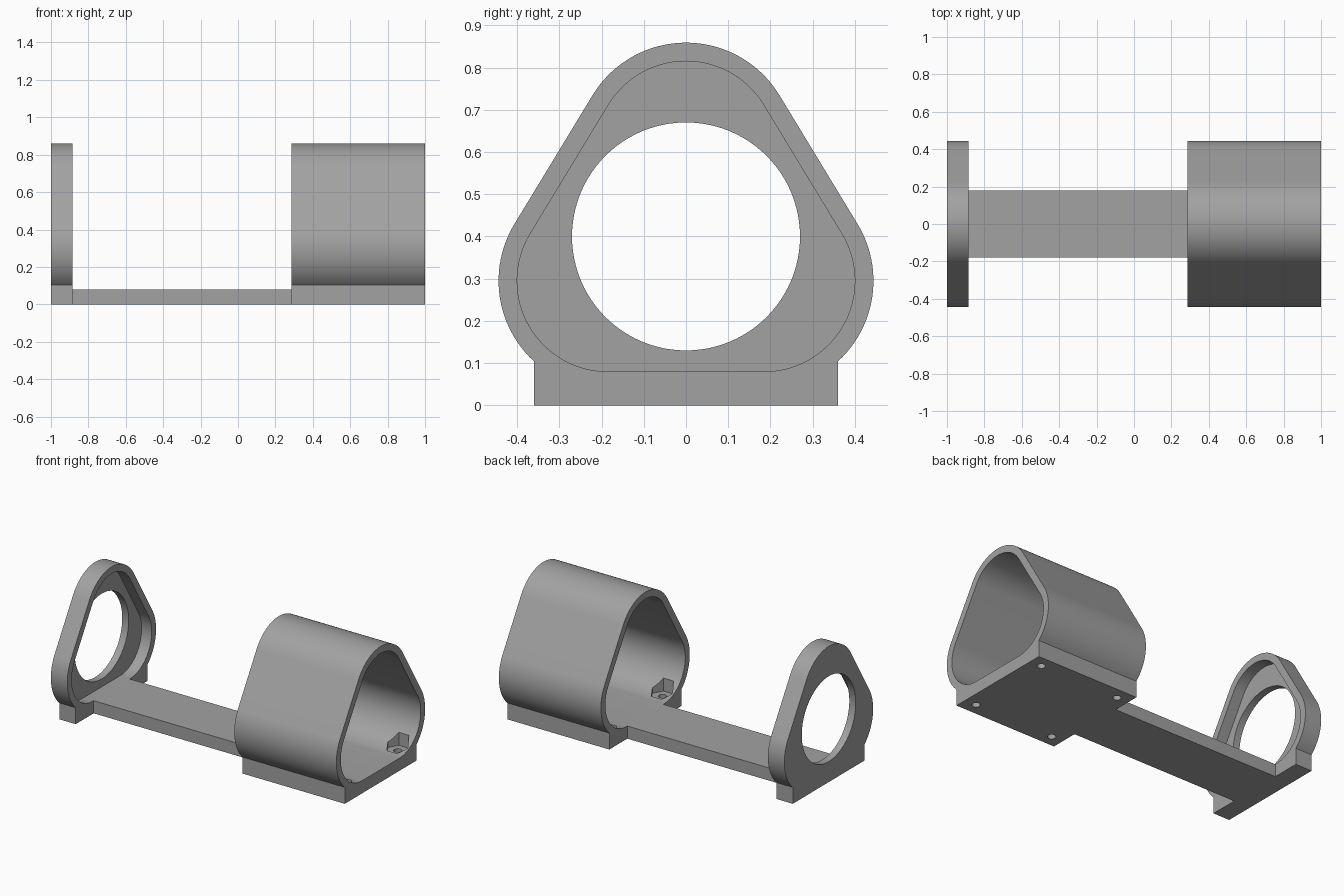
import bpy, bmesh, math
from mathutils import Vector

if "Cube" in bpy.data.objects:
    bpy.data.objects.remove(bpy.data.objects["Cube"])

grey = bpy.data.materials.new("grey plastic")
grey.diffuse_color = (0.36, 0.36, 0.36, 1)
grey.use_nodes = True
grey.node_tree.nodes["Principled BSDF"].inputs["Base Color"].default_value = grey.diffuse_color

# Rounded triangle: one circle at each corner
CY, CZ, TOP = 0.185, 0.295, 0.60
R_IN, R_OUT = 0.215, 0.259
BASE = 0.36
TILT = math.atan2(CY, TOP - CZ)      # angle of the side wall's normal


def arc(cy, cz, r, a0, a1, n=24):
    return [(cy + r * math.cos(a0 + (a1 - a0) * i / n),
             cz + r * math.sin(a0 + (a1 - a0) * i / n)) for i in range(n + 1)]


def mirrored(half):
    return half + [(-y, z) for y, z in reversed(half) if y > 1e-5]


def inner_profile():
    return mirrored(arc(CY, CZ, R_IN, -math.pi / 2, TILT)
                    + arc(0, TOP, R_IN, TILT, math.pi / 2))


def outer_profile():
    # The lower corners run into a straight-sided foot
    start = -math.acos((BASE - CY) / R_OUT)
    return mirrored([(BASE, 0)] + arc(CY, CZ, R_OUT, start, TILT)
                    + arc(0, TOP, R_OUT, TILT, math.pi / 2))


def prism(name, points, depth):
    """Extrude a closed loop of 3D points along the depth vector."""
    bm = bmesh.new()
    face = bm.faces.new([bm.verts.new(p) for p in points])
    new = bmesh.ops.extrude_face_region(bm, geom=[face])["geom"]
    bmesh.ops.translate(bm, vec=Vector(depth),
                        verts=[v for v in new if isinstance(v, bmesh.types.BMVert)])
    bmesh.ops.recalc_face_normals(bm, faces=bm.faces)
    mesh = bpy.data.meshes.new(name)
    bm.to_mesh(mesh)
    bm.free()
    mesh.materials.append(grey)
    ob = bpy.data.objects.new(name, mesh)
    bpy.context.collection.objects.link(ob)
    return ob


def along_x(name, profile, x0, x1):
    return prism(name, [(x0, y, z) for y, z in profile], (x1 - x0, 0, 0))


def upright(name, x, y, r, sides, z0, z1):
    pts = [(x + r * math.cos(2 * math.pi * i / sides),
            y + r * math.sin(2 * math.pi * i / sides), z0) for i in range(sides)]
    return prism(name, pts, (0, 0, z1 - z0))


def activate(ob):
    bpy.ops.object.select_all(action='DESELECT')
    ob.select_set(True)
    bpy.context.view_layer.objects.active = ob


def cut(ob, cutters):
    for c in cutters:
        c.hide_render = True
        mod = ob.modifiers.new("cut", 'BOOLEAN')
        mod.operation, mod.solver, mod.object = 'DIFFERENCE', 'EXACT', c
        activate(ob)
        bpy.ops.object.modifier_apply(modifier=mod.name)
        bpy.data.objects.remove(c)
    activate(ob)
    bpy.ops.object.shade_smooth_by_angle(angle=math.radians(30))


# Long sleeve with a foot, open at both ends
sleeve = along_x("sleeve", outer_profile(), 0.285, 1.0)
cutters = [along_x("sleeve_bore", inner_profile(), 0.2, 1.1)]
# Four screw holes with hexagonal nut pockets
for x in (0.365, 0.92):
    for y in (-0.285, 0.285):
        cutters.append(upright("nut_pocket", x, y, 0.07, 6, 0.07, 0.2))
        cutters.append(upright("screw_hole", x, y, 0.024, 24, -0.05, 0.15))
cut(sleeve, cutters)

# End cap: shallow recess facing the sleeve, round hole through its wall
end_cap = along_x("end_cap", outer_profile(), -1.0, -0.885)
cut(end_cap, [along_x("recess", inner_profile(), -0.955, -0.8),
              along_x("round_hole", arc(0, 0.40, 0.27, 0, 2 * math.pi, 96)[:-1], -1.1, -0.8)])

# Flat bar joining the two
along_x("connecting_bar", [(-0.18, 0), (0.18, 0), (0.18, 0.08), (-0.18, 0.08)], -0.885, 0.285)
